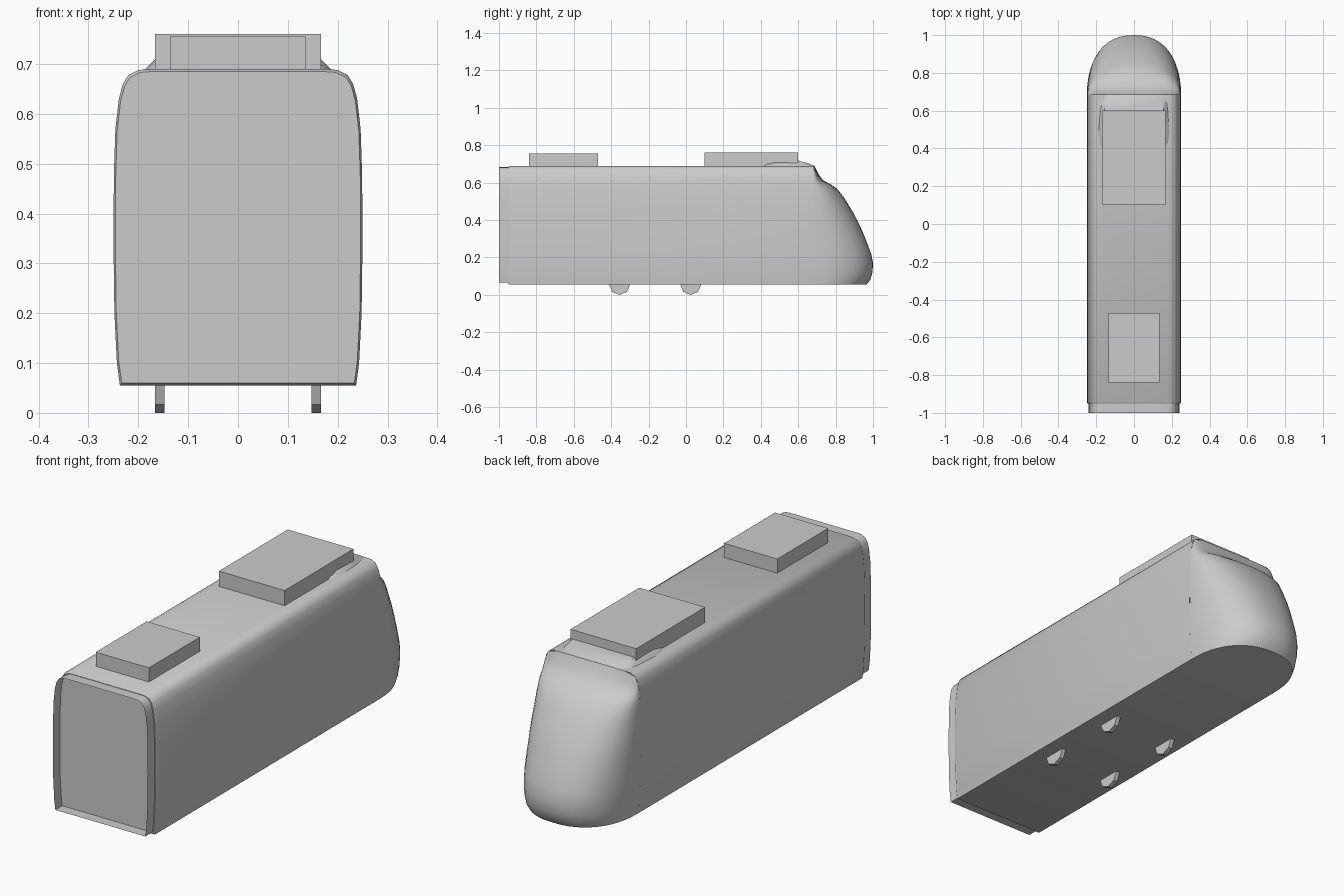
import bpy
import bmesh
import math

cube = bpy.data.objects.get("Cube")
if cube:
    bpy.data.objects.remove(cube, do_unlink=True)

grey = bpy.data.materials.new("plain_grey")
grey.use_nodes = True
colour = (0.6, 0.6, 0.6, 1)
grey.diffuse_color = colour
grey.node_tree.nodes["Principled BSDF"].inputs["Base Color"].default_value = colour


def finish(name, bm, smooth=None):
    bmesh.ops.remove_doubles(bm, verts=bm.verts, dist=0.0005)
    bmesh.ops.recalc_face_normals(bm, faces=bm.faces)
    mesh = bpy.data.meshes.new(name)
    bm.to_mesh(mesh)
    bm.free()
    mesh.materials.append(grey)
    obj = bpy.data.objects.new(name, mesh)
    bpy.context.collection.objects.link(obj)
    if smooth:
        bpy.ops.object.select_all(action="DESELECT")
        obj.select_set(True)
        bpy.context.view_layer.objects.active = obj
        bpy.ops.object.shade_smooth_by_angle(angle=math.radians(smooth))
    return obj


def loft(name, rings, closed=True, caps=(True, True), smooth=None):
    bm = bmesh.new()
    rows = [[bm.verts.new(p) for p in ring] for ring in rings]
    n = len(rows[0])
    for a, b in zip(rows, rows[1:]):
        for i in range(n if closed else n - 1):
            j = (i + 1) % n
            bm.faces.new((a[i], a[j], b[j], b[i]))
    for row, cap in zip((rows[0], rows[-1]), caps):
        if cap:
            bm.faces.new(row)
    return finish(name, bm, smooth)


def box(name, x, y0, y1, z0, z1):
    ring = [(-x, z0), (x, z0), (x, z1), (-x, z1)]
    return loft(name, [[(px, y, pz) for px, pz in ring] for y in (y0, y1)])


# Half cross-section of the shell, from sill to roof
PROFILE = [(.237, .055), (.243, .1), (.248, .2), (.25, .35), (.249, .48),
           (.246, .57), (.239, .63), (.231, .66), (.22, .678), (.2, .688), (.175, .69)]


def section(y, sx=1, z0=.055, z1=.69):
    half = [(x * sx, z0 + (z - .055) * (z1 - z0) / .635) for x, z in PROFILE]
    return [(x, y, z) for x, z in half] + [(-x, y, z) for x, z in reversed(half)]


def half_width(z):
    for (xa, za), (xb, zb) in zip(PROFILE, PROFILE[1:]):
        if z <= zb:
            return xa + (xb - xa) * (z - za) / (zb - za)
    return PROFILE[-1][0]


# Main shell with slightly rounded rear edge
FRONT = .685
loft("body_shell", [section(-.95, .985, .06, .685), section(-.942), section(FRONT)],
     caps=(True, False), smooth=40)

# Open gangway collar at the rear
loft("gangway_collar", [section(y, .965, .066, .683) for y in (-1, -.945)],
     caps=(False, False), smooth=40)

# Rounded nose, stacked plan outlines whose tip follows the side silhouette
TIPS = [(.055, .965), (.08, .985), (.12, .997), (.17, 1), (.22, .99), (.3, .96),
        (.37, .93), (.43, .9), (.52, .845), (.565, .81), (.59, .775), (.615, .73),
        (.65, .706), (.678, .692), (.69, .686)]
rings = []
for z, tip in TIPS:
    w = half_width(z)
    ring = []
    for i in range(25):
        a = math.pi * i / 24
        c, s = math.cos(a), math.sin(a)
        ring.append((math.copysign(abs(c) ** .87, c) * w,
                     FRONT + (tip - FRONT) * abs(s) ** .87, z))
    rings.append(ring)
loft("nose", rings, closed=False, smooth=40)

# Roof equipment
box("rear_roof_unit", .135, -.84, -.47, .685, .755)
box("front_roof_unit", .167, .1, .6, .685, .76)

# Low fairing under the front roof unit
fairing = []
for y, w, top in ((.4, .172, .691), (.43, .185, .703), (.48, .19, .711),
                  (.6, .182, .718), (.65, .175, .704), (FRONT, .168, .691)):
    fairing.append([(-w, y, .686), (-w + .025, y, top), (w - .025, y, top), (w, y, .686)])
loft("roof_fairing", fairing, smooth=40)

# Wheels just showing beneath the floor
for side, x in (("left", .157), ("right", -.157)):
    for end, y in (("front", -.355), ("rear", .025)):
        rings = [[(x + dx, y + .056 * math.cos(math.tau * i / 8),
                   .056 + .056 * math.sin(math.tau * i / 8)) for i in range(8)]
                 for dx in (-.01, .01)]
        loft(f"{side}_{end}_wheel", rings)
